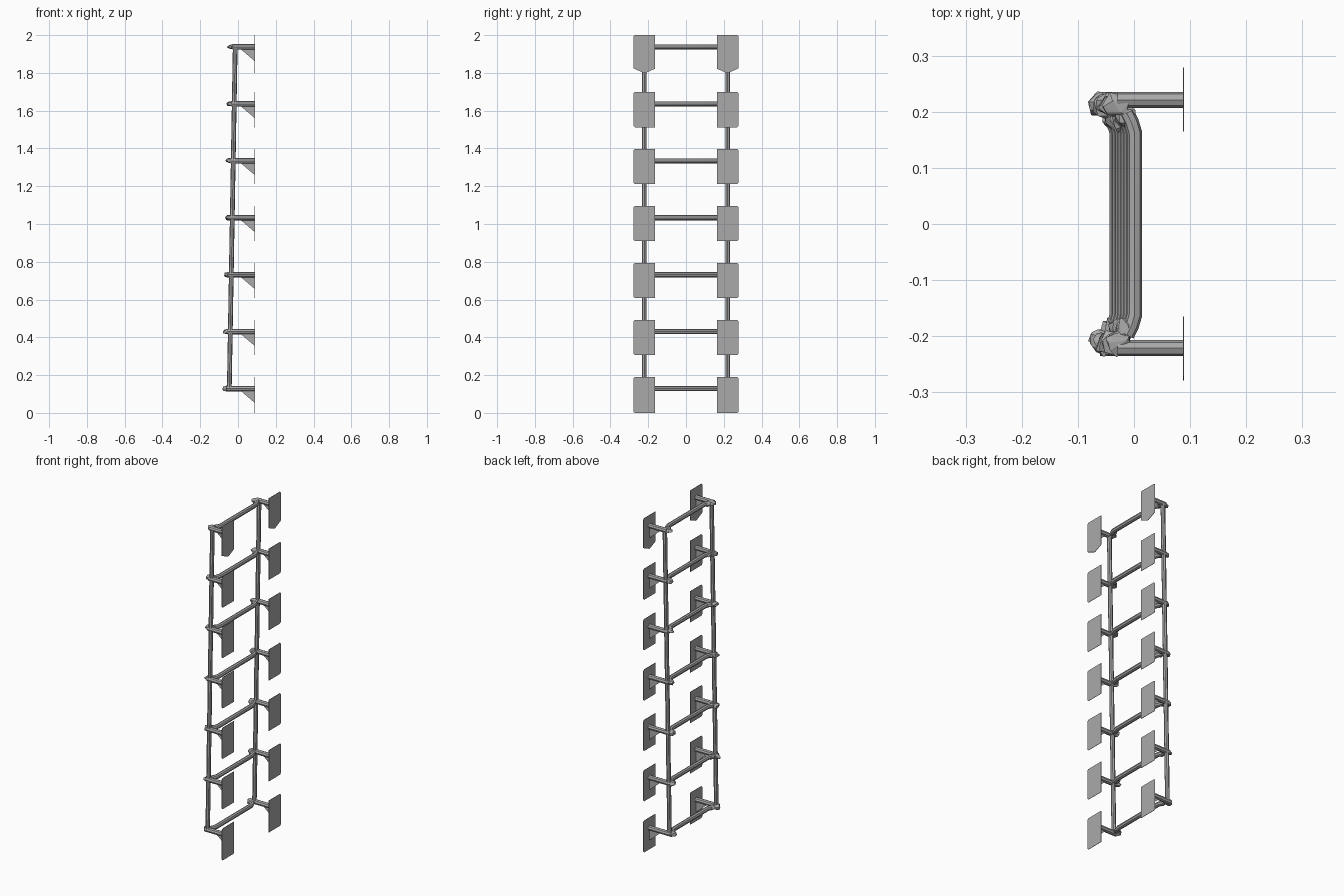
import bpy, bmesh, random
from mathutils import Vector

if "Cube" in bpy.data.objects:
    bpy.data.objects.remove(bpy.data.objects["Cube"], do_unlink=True)

random.seed(4)
steel = bpy.data.materials.new("grey steel")
steel.use_nodes = True
grey = (0.4, 0.4, 0.4, 1)
steel.diffuse_color = grey
steel.node_tree.nodes["Principled BSDF"].inputs["Base Color"].default_value = grey

LEVELS = 7
WALL_X = 0.088
RAIL_Y = 0.221


def finish(name, bm, smooth=False):
    bmesh.ops.recalc_face_normals(bm, faces=bm.faces)
    mesh = bpy.data.meshes.new(name)
    bm.to_mesh(mesh)
    bm.free()
    mesh.materials.append(steel)
    obj = bpy.data.objects.new(name, mesh)
    bpy.context.collection.objects.link(obj)
    if smooth:
        bpy.ops.object.select_all(action='DESELECT')
        obj.select_set(True)
        bpy.context.view_layer.objects.active = obj
        bpy.ops.object.shade_smooth_by_angle(angle=0.7)
    return obj


def tube(name, points, radius):
    """Capped pipe swept along a polyline."""
    curve = bpy.data.curves.new(name, 'CURVE')
    curve.dimensions = '3D'
    curve.bevel_depth = radius
    curve.bevel_resolution = 2
    curve.use_fill_caps = True
    spline = curve.splines.new('POLY')
    spline.points.add(len(points) - 1)
    for p, co in zip(spline.points, points):
        p.co = (*co, 1)
    temp = bpy.data.objects.new(name, curve)
    bpy.context.collection.objects.link(temp)
    bpy.context.view_layer.update()
    mesh = temp.to_mesh()
    bm = bmesh.new()
    bm.from_mesh(mesh)
    temp.to_mesh_clear()
    bpy.data.objects.remove(temp)
    return finish(name, bm, True)


def slab(name, outline, offset):
    """Thin sheet: outline extruded by the offset vector."""
    bm = bmesh.new()
    face = bm.faces.new([bm.verts.new(p) for p in outline])
    new = bmesh.ops.extrude_face_region(bm, geom=[face])["geom"]
    verts = [v for v in new if isinstance(v, bmesh.types.BMVert)]
    bmesh.ops.translate(bm, verts=verts, vec=offset)
    return finish(name, bm)


def weld(name, centre, size):
    """Jagged lump of crushed pipe."""
    bm = bmesh.new()
    for _ in range(26):
        d = Vector([random.uniform(-1, 1) for _ in range(3)]).normalized()
        d *= random.uniform(0.75, 1.1)
        bm.verts.new(centre + Vector([a * b for a, b in zip(d, size)]))
    hull = bmesh.ops.convex_hull(bm, input=bm.verts)
    loose = [v for v in hull["geom_interior"] if isinstance(v, bmesh.types.BMVert)]
    bmesh.ops.delete(bm, geom=loose, context='VERTS')
    return finish(name, bm)


def level(k):
    """Rail position (x, z) at a given rung."""
    return -0.046 + 0.0052 * k, 0.1285 + 0.3015 * k


for side, label in ((1, "back"), (-1, "front")):
    y = side * RAIL_Y
    # leaning side rail
    ends = [level(0), level(LEVELS - 1)]
    tube(label + "_rail", [(x, y, z) for x, z in ends], 0.0125)

    for k in range(LEVELS):
        x, z = level(k)
        tag = f"{label}_{k + 1}"
        # standoff pipe to the wall
        tube("standoff_" + tag, [(x - 0.015, y, z), (WALL_X, y, z)], 0.0145)
        # triangular brace under the standoff
        slab("brace_" + tag, [(0, y - 0.002, z), (WALL_X, y - 0.002, z),
                              (WALL_X, y - 0.002, z - 0.075)], (0, 0.004, 0))
        # wall plate with trimmed corners, pointed foot on the top pair
        top = z + 0.062
        low = 0 if k == 0 else z - 0.124
        c = 0.008
        inner, outer = 0.165, 0.279
        if k == LEVELS - 1:
            top, low = 2.0, z - 0.138
            foot = [(inner, low + 0.022), (0.215, low), (outer - 0.055, low), (outer, low + 0.025)]
        else:
            foot = [(inner, low), (outer - c, low), (outer, low + c)]
        outline = foot + [(outer, top - c), (outer - c, top), (inner, top)]
        slab("plate_" + tag, [(WALL_X - 0.001, side * a, b) for a, b in outline], (0.002, 0, 0))
        # crushed joint and its stub
        weld("joint_" + tag, Vector((x - 0.014, side * 0.212, z)), (0.027, 0.025, 0.016))
        weld("joint_stub_" + tag, Vector((x + 0.002, side * 0.19, z)), (0.018, 0.026, 0.013))

# rungs with bent ends
for k in range(LEVELS):
    x, z = level(k)
    bend = [(x + 0.002, 0.198), (x + 0.010, 0.182), (x + 0.016, 0.162)]
    path = [(a, b, z) for a, b in bend] + [(a, -b, z) for a, b in reversed(bend)]
    tube(f"rung_{k + 1}", path, 0.0135)
